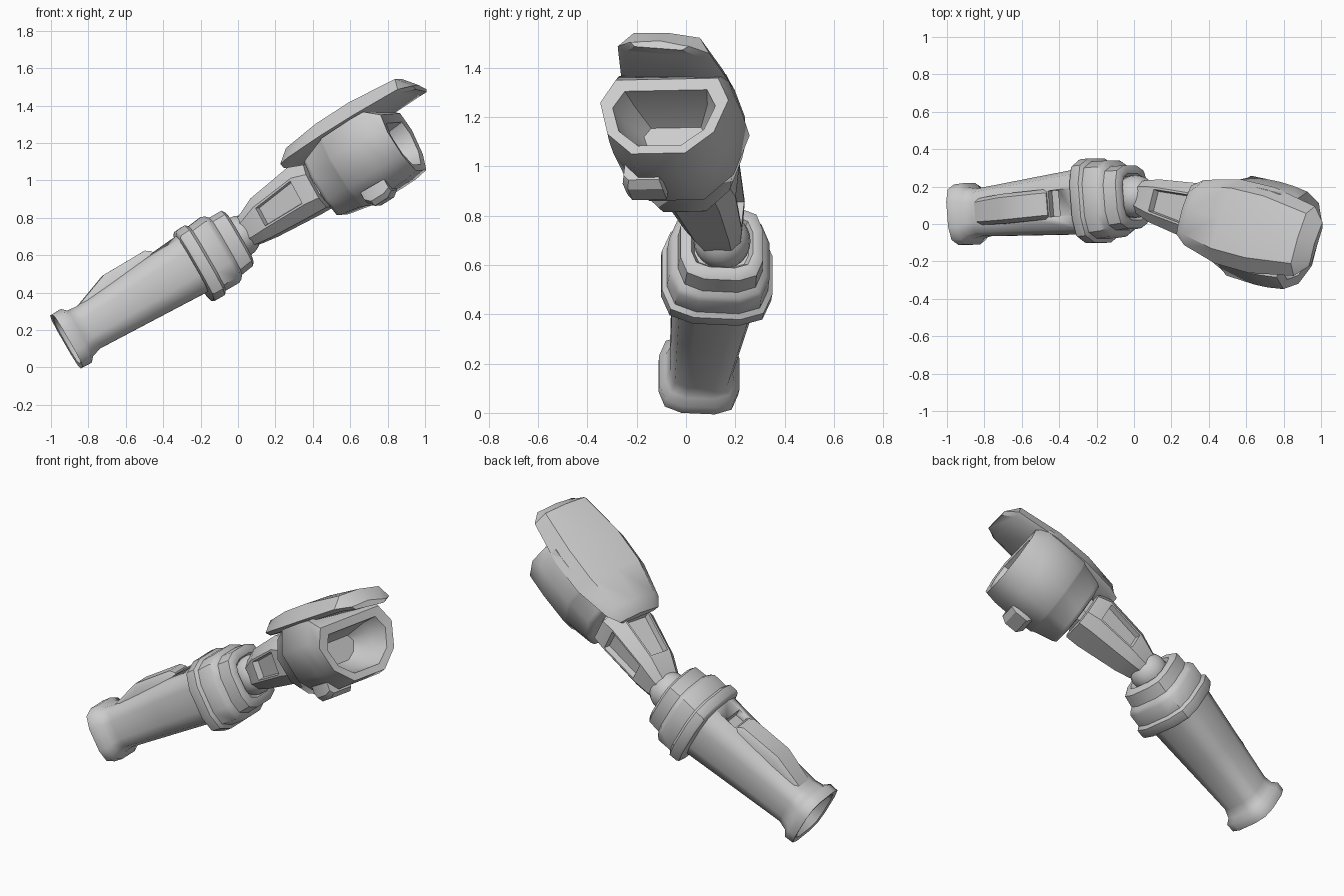
import bpy, bmesh, math
from mathutils import Vector, Matrix

if "Cube" in bpy.data.objects:
    bpy.data.objects.remove(bpy.data.objects["Cube"])

grey = bpy.data.materials.new("plain_grey")
grey.diffuse_color = (0.6, 0.6, 0.6, 1)
grey.use_nodes = True
grey.node_tree.nodes["Principled BSDF"].inputs["Base Color"].default_value = grey.diffuse_color

C, S = math.cos(math.radians(30)), 0.5
N = Vector((-S, 0, C))


def frame(y0, k, roll=0):
    """Map (along, across, up) of a limb tilted 30 degrees, drifting sideways by k, rolled about its axis."""
    u = Vector((C, k, S))
    rot = Matrix.Rotation(math.radians(roll), 3, u.normalized())
    l = rot @ N.cross(u).normalized()
    n = rot @ N
    return lambda s, w, t: Vector((0, y0, 0)) + u * s + N * .6 + l * w + n * (t - .6)


LOWER = frame(0.115, 0.09)
UPPER = frame(0.233, -0.227, -6)
SHIELD = frame(0.233, -0.227, -12)


def quad_profile(corner):
    """Mirror one quadrant of points (right side to top) into a full ring."""
    q = list(corner)
    half = q + [(-a, b) for a, b in reversed(q)]
    return half + [(-a, -b) for a, b in half]


ROUND = quad_profile([(1, .42), (.84, .84), (.42, 1)])
OCTA = quad_profile([(1, .55), (.6, 1)])
BOX = quad_profile([(1, 1)])
CUP_R = [(.42, -1), (.83, -.45), (1, .4), (.8, 1)]
CUP = CUP_R + [(-a, b) for a, b in reversed(CUP_R)]


def finish(bm, name, angle=45):
    bmesh.ops.recalc_face_normals(bm, faces=bm.faces)
    me = bpy.data.meshes.new(name)
    bm.to_mesh(me)
    bm.free()
    ob = bpy.data.objects.new(name, me)
    bpy.context.collection.objects.link(ob)
    me.materials.append(grey)
    bpy.ops.object.select_all(action='DESELECT')
    ob.select_set(True)
    bpy.context.view_layer.objects.active = ob
    bpy.ops.object.shade_smooth_by_angle(angle=math.radians(angle))
    return ob


def loft(name, place, profile, rows, insets=(), angle=45, shift=0):
    """Loft a profile through rows (s, half width, low, high).
    insets: (row, sides, border, depth) for recessed or raised panels."""
    bm = bmesh.new()
    rings = []
    for s, hw, lo, hi in rows:
        m, h = (lo + hi) / 2, (hi - lo) / 2
        rings.append([bm.verts.new(place(s, shift + a * hw, m + b * h)) for a, b in profile])
    n = len(profile)
    faces = {}
    for r in range(len(rings) - 1):
        for i in range(n):
            j = (i + 1) % n
            faces[r, i] = bm.faces.new((rings[r][i], rings[r][j], rings[r + 1][j], rings[r + 1][i]))
    bm.faces.new(rings[0])
    bm.faces.new(rings[-1])
    bmesh.ops.recalc_face_normals(bm, faces=bm.faces)
    for r, sides, border, depth in insets:
        for i in sides:
            bmesh.ops.inset_individual(bm, faces=[faces[r, i]], thickness=border, depth=0)
            bmesh.ops.inset_individual(bm, faces=[faces[r, i]], thickness=.008, depth=depth)
    return finish(bm, name, angle)


# Lower limb: hollow end rim, tapering sleeve, stepped collar
sleeve = loft("lower_sleeve", LOWER, ROUND, [
    (-.62, .10, .48, .68), (-.72, .135, .443, .715), (-.725, .162, .415, .742),
    (-.67, .164, .413, .744), (-.645, .14, .44, .72), (-.59, .128, .456, .714),
    (-.25, .153, .443, .745), (.08, .177, .43, .775)], angle=52)
loft("collar", LOWER, ROUND, [
    (.055, .19, .41, .76), (.062, .22, .378, .785), (.075, .225, .37, .797),
    (.125, .225, .37, .80), (.14, .206, .388, .785), (.225, .204, .388, .795),
    (.245, .19, .40, .785), (.26, .172, .418, .77), (.335, .168, .43, .77),
    (.35, .15, .45, .75), (.35, .125, .48, .72), (.32, .11, .5, .7)], angle=40)

# Slot cut in the sleeve behind the fin
cutter = loft("slot_cutter", LOWER, BOX, [(-.085, .07, .72, .9), (-.02, .07, .72, .9)])
mod = sleeve.modifiers.new("slot", 'BOOLEAN')
mod.operation, mod.object, mod.solver = 'DIFFERENCE', cutter, 'EXACT'
bpy.context.view_layer.objects.active = sleeve
bpy.ops.object.modifier_apply(modifier="slot")
bpy.data.objects.remove(cutter)

# Raised fin on top of the sleeve
loft("sleeve_fin", LOWER, [(1, -1), (1, .5), (.75, 1), (-.75, 1), (-1, .5), (-1, -1)], [
    (-.57, .07, .66, .716), (-.379, .08, .66, .787), (-.125, .08, .66, .79),
    (-.095, .08, .66, .768)])

# Elbow ball
bm = bmesh.new()
bmesh.ops.create_uvsphere(bm, u_segments=20, v_segments=12, radius=.115)
bmesh.ops.translate(bm, verts=bm.verts, vec=LOWER(.355, 0, .6))
finish(bm, "elbow_ball")

# Neck with recessed windows on the top and both sides
loft("forearm_neck", UPPER, OCTA, [
    (.385, .08, .53, .68), (.43, .095, .515, .70), (.52, .118, .505, .742),
    (.78, .153, .495, .785), (.86, .148, .495, .755), (.865, .11, .53, .72),
    (.95, .11, .53, .72)],
    insets=[(2, (1, 3, 7), .016, -.035)], angle=35)

# Big cuff with a hollow mouth
loft("forearm_cuff", UPPER, CUP, [
    (.885, .17, .46, .73), (.89, .20, .43, .757), (.91, .215, .42, .765),
    (1.034, .262, .402, .81), (1.045, .275, .395, .815), (1.23, .283, .40, .825),
    (1.31, .28, .405, .825), (1.382, .268, .42, .765), (1.377, .215, .46, .715),
    (1.28, .19, .48, .70), (1.17, .13, .53, .66)], angle=52, shift=-.014)

# Small pad on the underside of the cuff
loft("underside_pad", UPPER, [(1, -1), (1, 1), (-1, 1), (-1, -.4), (-.7, -1)], [
    (1.08, .075, .40, .46), (1.11, .085, .362, .46), (1.19, .085, .365, .46),
    (1.225, .075, .39, .46)], angle=30, shift=-.12)

# Shield plate over the cuff: raised middle, sloping rim, thin underside
bm = bmesh.new()
rings = []
for s, hw, edge, top in [(.765, .135, .80, .82), (.83, .183, .80, .872), (1.04, .236, .803, .898),
                         (1.25, .24, .81, .908), (1.52, .195, .82, .9), (1.585, .125, .81, .825)]:
    ring = [(-1, edge), (-.72, top - .012), (0, top), (.72, top - .012), (1, edge),
            (.8, edge - .02), (-.8, edge - .02)]
    rings.append([bm.verts.new(SHIELD(s, -.025 + a * hw, t)) for a, t in ring])
for r0, r1 in zip(rings, rings[1:]):
    for i in range(7):
        j = (i + 1) % 7
        bm.faces.new((r0[i], r0[j], r1[j], r1[i]))
bm.faces.new(rings[0])
bm.faces.new(rings[-1])
finish(bm, "shield_plate", 35)
